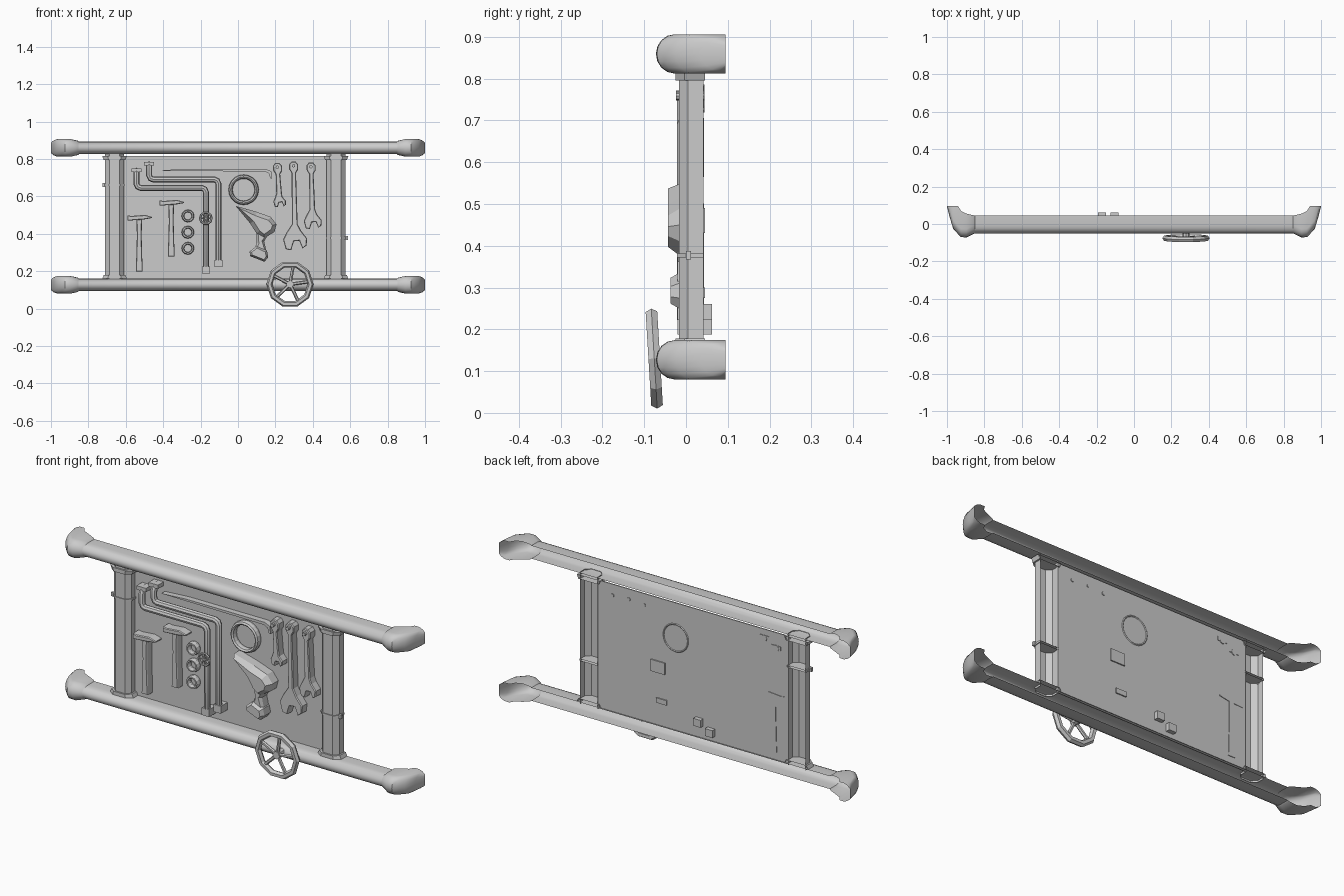
import bpy, bmesh
from math import pi, sin, cos, radians
from mathutils import Vector, Matrix

if "Cube" in bpy.data.objects:
    bpy.data.objects.remove(bpy.data.objects["Cube"])

def finish(name, bm, smooth=None):
    bmesh.ops.recalc_face_normals(bm, faces=bm.faces)
    me = bpy.data.meshes.new(name)
    bm.to_mesh(me)
    bm.free()
    ob = bpy.data.objects.new(name, me)
    bpy.context.collection.objects.link(ob)
    if smooth:
        shade(ob, smooth)
    return ob

def shade(ob, angle):
    bpy.ops.object.select_all(action='DESELECT')
    ob.select_set(True)
    bpy.context.view_layer.objects.active = ob
    bpy.ops.object.shade_smooth_by_angle(angle=radians(angle))

def sheet(name, rows, smooth=None):
    """Open surface lofted through equal-length rows of points."""
    bm = bmesh.new()
    vs = [[bm.verts.new(p) for p in r] for r in rows]
    for a, b in zip(vs, vs[1:]):
        for i in range(len(a) - 1):
            bm.faces.new((a[i], a[i + 1], b[i + 1], b[i]))
    bmesh.ops.remove_doubles(bm, verts=bm.verts, dist=1e-5)
    return finish(name, bm, smooth)

def prism(name, pts, front, back, inset=0, depth=0):
    """Outline in x/z, extruded along y, with an optional chamfered front."""
    bm = bmesh.new()
    f = [bm.verts.new((x, front + depth, z)) for x, z in pts]
    b = [bm.verts.new((x, back, z)) for x, z in pts]
    top = bm.faces.new(f)
    bm.faces.new(b[::-1])
    for i in range(len(pts)):
        j = (i + 1) % len(pts)
        bm.faces.new((f[i], f[j], b[j], b[i]))
    bmesh.ops.recalc_face_normals(bm, faces=bm.faces)
    if inset:
        bmesh.ops.inset_region(bm, faces=[top], thickness=inset, depth=depth)
    return finish(name, bm)

def box(name, x0, x1, y0, y1, z0, z1):
    return prism(name, [(x0, z0), (x1, z0), (x1, z1), (x0, z1)], y0, y1)

def torus(name, loc, R, r, seg, minor, tilt=0, depth=1):
    bpy.ops.mesh.primitive_torus_add(location=loc, rotation=(pi / 2 + tilt, 0, 0), major_radius=R,
                                     minor_radius=r, major_segments=seg, minor_segments=minor)
    ob = bpy.context.object
    ob.name = name
    ob.scale.z = depth
    return ob

def rod(name, a, b, r, seg=6):
    a, b = Vector(a), Vector(b)
    bm = bmesh.new()
    rot = (b - a).to_track_quat('Z', 'Y').to_matrix().to_4x4()
    bmesh.ops.create_cone(bm, cap_ends=True, segments=seg, radius1=r, radius2=r, depth=(b - a).length,
                          matrix=Matrix.Translation((a + b) / 2) @ rot)
    return finish(name, bm)

def pipe(name, pts, r, bend):
    """Tube along a path with softened corners."""
    pts = [Vector(p) for p in pts]
    path = [pts[0]]
    for p, q, s in zip(pts, pts[1:], pts[2:]):
        u, v = (p - q).normalized() * bend, (s - q).normalized() * bend
        path += [q + u, q + (u + v) * 0.3, q + v]
    path.append(pts[-1])
    cu = bpy.data.curves.new(name, 'CURVE')
    cu.dimensions, cu.bevel_depth, cu.bevel_resolution, cu.use_fill_caps = '3D', r, 2, True
    sp = cu.splines.new('POLY')
    sp.points.add(len(path) - 1)
    for pt, co in zip(sp.points, path):
        pt.co = (*co, 1)
    ob = bpy.data.objects.new(name, cu)
    bpy.context.collection.objects.link(ob)
    bpy.ops.object.select_all(action='DESELECT')
    ob.select_set(True)
    bpy.context.view_layer.objects.active = ob
    bpy.ops.object.convert(target='MESH')
    shade(bpy.context.object, 40)

# rails: half pipes open at the back, with elbow ends: (x, front, back, half height)
ends = [(0.85, -0.05, 0.045, 0.033), (0.855, -0.052, 0.046, 0.038), (0.895, -0.072, 0.055, 0.047),
        (0.925, -0.07, 0.07, 0.047), (0.94, -0.055, 0.095, 0.047), (0.967, -0.025, 0.095, 0.047),
        (0.985, 0.035, 0.095, 0.04), (1.0, 0.095, 0.095, 0.028)]
sections = [(-x, f, b, h) for x, f, b, h in ends[::-1]] + ends
for name, zc in (("lower_rail", 0.127), ("upper_rail", 0.859)):
    rows = []
    for x, f, b, h in sections:
        d = min(0.045, b - f)
        arc = [(x, f + d * (1 - cos(a)), zc + h * sin(a)) for a in [pi * (i / 8 - 0.5) for i in range(9)]]
        rows.append([(x, b, zc - h)] + arc + [(x, b, zc + h)])
    sheet(name, rows, 35)

# posts: half-hexagon channels with end flanges and a clamp band
def half_hex(xc, w, f, b, z):
    return [(xc + s * w * k, y, z) for s, k, y in
            ((-1, 1, b), (-1, 1, f + .022), (-1, .55, f), (1, .55, f), (1, 1, f + .022), (1, 1, b))]

def collar(name, xc, w, f, b, z0, z1, w1=None):
    bm = bmesh.new()
    lo = [bm.verts.new(p) for p in half_hex(xc, w, f, b, z0)]
    hi = [bm.verts.new(p) for p in half_hex(xc, w1 or w, f, b, z1)]
    bm.faces.new(lo[::-1])
    bm.faces.new(hi)
    for i in range(5):
        bm.faces.new((lo[i], lo[i + 1], hi[i + 1], hi[i]))
    finish(name, bm)

for side, xc, zband in (("left", -0.66, 0.66), ("right", 0.524, 0.377)):
    sheet(side + "_post", [half_hex(xc, 0.05, -0.017, 0.042, z) for z in (0.15, 0.83)])
    collar(side + "_bottom_flange", xc, 0.066, -0.025, 0.046, 0.16, 0.178, 0.058)
    collar(side + "_top_flange", xc, 0.058, -0.025, 0.046, 0.795, 0.815, 0.066)
    collar(side + "_clamp_band", xc, 0.054, -0.021, 0.042, zband - 0.005, zband + 0.005)
    s = -1 if side == "left" else 1
    box(side + "_clamp_tab", xc + s * 0.056 - 0.008, xc + s * 0.056 + 0.008, 0, 0.012, zband - .01, zband + .01)

# back panel
box("panel", -0.612, 0.476, 0.034, 0.04, 0.155, 0.815)

# hand wheel on the lower rail
wc, tilt = Vector((0.278, -0.076, 0.13)), 0.06
torus("hand_wheel_rim", wc, 0.11, 0.016, 10, 6, tilt)
for i in range(5):
    a = radians(80 + 72 * i)
    rod("hand_wheel_spoke", wc, wc + Vector((cos(a), -sin(a) * tilt, sin(a))) * 0.108, 0.009)
rod("hand_wheel_hub", wc + Vector((0, -0.012, 0)), wc + Vector((0, 0.04, 0)), 0.02, 8)

# two bent pipes that enter the panel at both ends
for x0, z0, zh, x1, z1 in ((-0.543, 0.735, 0.645, -0.172, 0.205), (-0.475, 0.77, 0.69, -0.105, 0.24)):
    y = -0.006
    pipe("bent_pipe", [(x0, 0.044, z0), (x0, y, z0), (x0, y, zh), (x1, y, zh), (x1, y, z1), (x1, 0.062, z1)],
         0.016, 0.022)
    box("pipe_top_fitting", x0 - 0.027, x0 + 0.027, -0.012, 0.043, z0 - 0.006, z0 + 0.014)
    box("pipe_bottom_fitting", x1 - 0.021, x1 + 0.021, -0.02, 0.062, z1 - 0.018, z1 + 0.02)

# valve on the pipe
vc = Vector((-0.172, -0.03, 0.483))
torus("valve_rim", vc, 0.031, 0.006, 10, 6)
rod("valve_stem", vc, vc + Vector((0, 0.03, 0)), 0.009)
for i in range(3):
    a = pi * i / 3
    d = Vector((cos(a), 0, sin(a))) * 0.03
    rod("valve_spoke", vc - d, vc + d, 0.004)

# hanging rings, poking slightly through the panel
torus("large_ring", (0.03, 0.022, 0.635), 0.07, 0.011, 20, 8, 0, 1.9)
for z in (0.495, 0.408, 0.322):
    torus("small_ring", (-0.268, 0.022, z), 0.027, 0.007, 12, 6, 0, 2.9)

# long pry bar with a hooked end
prism("pry_bar", [(-0.44, 0.737), (-0.30, 0.746), (0.15, 0.746), (0.178, 0.733), (0.183, 0.695), (0.173, 0.695),
                  (0.165, 0.722), (0.145, 0.732), (-0.30, 0.736)], 0.004, 0.034)

# hammers
def hammer(x, ztop, length, back):
    pts = [(-.062, -.028), (-.062, 0), (-.04, -.003), (.03, .003), (.068, -.008), (.068, -.014), (.024, -.022)]
    prism("hammer_head", [(x + a, ztop + b) for a, b in pts], -0.014, back, 0.004, 0.004)
    h = [(-.014, -.02), (.014, -.02), (.013, -.12), (.018, -length), (-.018, -length), (-.013, -.12)]
    prism("hammer_handle", [(x + a, ztop + b) for a, b in h], -0.008, back, 0.004, 0.006)

hammer(-0.528, 0.498, 0.30, 0.043)
hammer(-0.357, 0.578, 0.30, 0.036)

# oil can: spouted body, grip and foot
prism("oil_can_body", [(-.013, .549), (.10, .517), (.175, .49), (.206, .45), (.195, .41), (.14, .375), (.10, .40),
                       (.065, .455)], -0.043, 0.034, 0.022, 0.03)
prism("oil_can_grip", [(.10, .41), (.165, .40), (.14, .36), (.155, .29), (.085, .31), (.10, .35)],
      -0.02, 0.034, 0.012, 0.015)
prism("oil_can_foot", [(.10, .335), (.155, .31), (.162, .275), (.142, .25), (.065, .28), (.062, .305)],
      -0.037, 0.034, 0.012, 0.02)
box("oil_can_back", 0.09, 0.17, 0.03, 0.046, 0.43, 0.49)
box("oil_can_foot_back", 0.08, 0.14, 0.03, 0.046, 0.275, 0.30)

# spanners hung on pegs
def spanner(x, ztop, length, w, lean):
    L = length
    pts = [(-.012, 0), (.012, 0), (.024, -.015), (.024, -.04), (.012, -.06), (.015, -L + 2.3 * w),
           (.5 * w, -L + 1.75 * w), (w, -L + 1.1 * w), (w * .95, -L + .5 * w), (.6 * w, -L + .25 * w),
           (.35 * w, -L + .9 * w), (-.1 * w, -L + .85 * w), (-.35 * w, -L + .1 * w), (-.8 * w, -L + .2 * w),
           (-w, -L + 1.0 * w), (-.7 * w, -L + 1.6 * w), (-.015, -L + 2.3 * w), (-.012, -.06),
           (-.024, -.04), (-.024, -.015)]
    prism("spanner", [(x + a - lean * b, ztop + b) for a, b in pts], -0.008, 0.036, 0.004, 0.005)
    rod("peg", (x, -0.024, ztop - 0.022), (x, 0.044, ztop - 0.022), 0.009, 8)

spanner(0.21, 0.778, 0.24, 0.034, 0.06)
spanner(0.297, 0.785, 0.48, 0.064, 0.02)
spanner(0.39, 0.78, 0.36, 0.048, 0.03)
